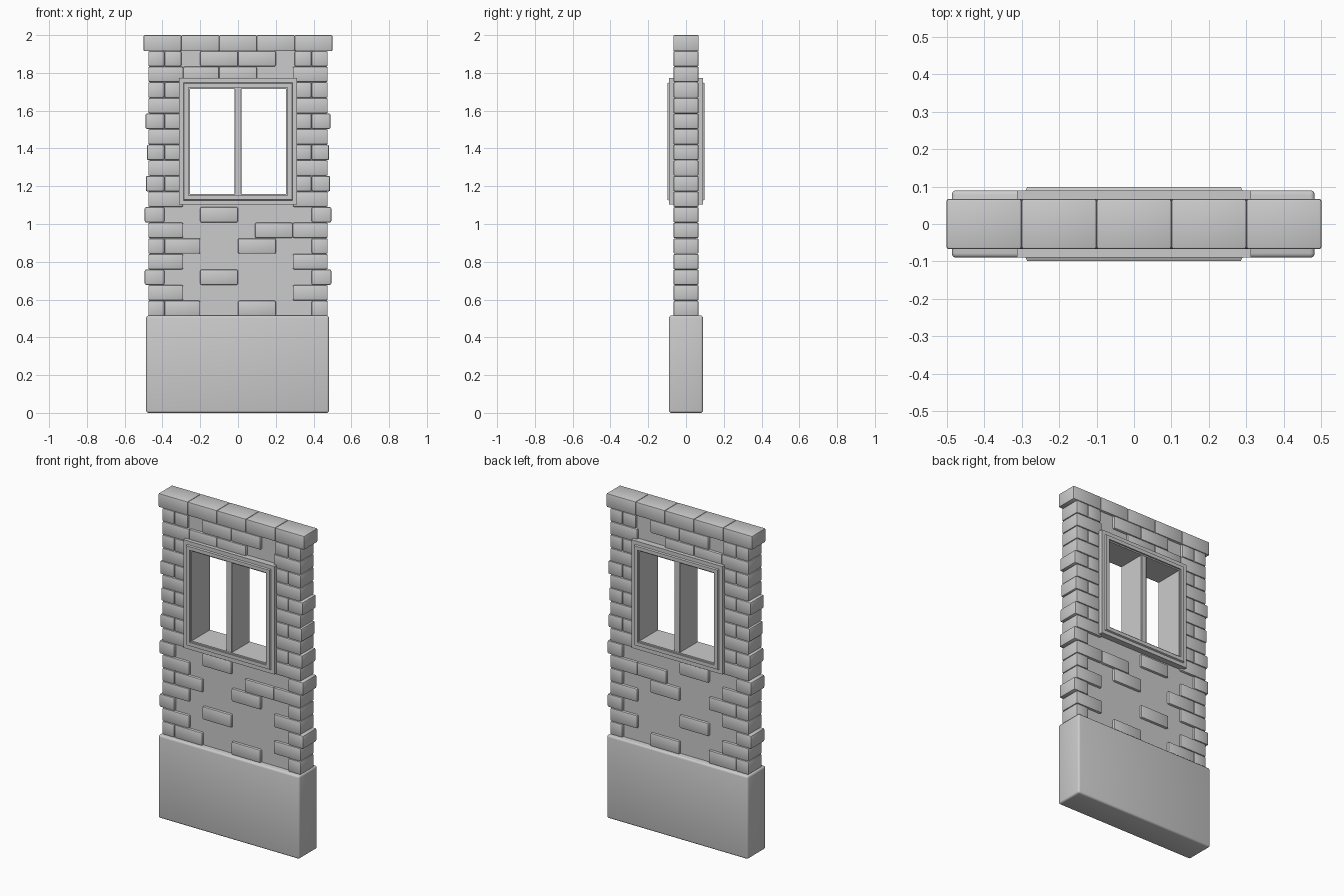
import bpy, bmesh
from mathutils import Matrix

if "Cube" in bpy.data.objects:
    bpy.data.objects.remove(bpy.data.objects["Cube"])

PITCH = 0.0826          # height of one brick course
COURSES = 18


def finish(name, bm):
    bmesh.ops.recalc_face_normals(bm, faces=bm.faces)
    me = bpy.data.meshes.new(name)
    bm.to_mesh(me)
    bm.free()
    ob = bpy.data.objects.new(name, me)
    bpy.context.collection.objects.link(ob)
    bpy.ops.object.select_all(action='DESELECT')
    ob.select_set(True)
    bpy.context.view_layer.objects.active = ob
    bpy.ops.object.shade_smooth_by_angle(angle=0.7)
    return ob


def boxes(name, specs, bevel=0.0, segments=2):
    """One object made of boxes (x0, x1, half depth, z0, z1)."""
    bm = bmesh.new()
    for x0, x1, d, z0, z1 in specs:
        m = Matrix.Translation(((x0 + x1) / 2, 0, (z0 + z1) / 2)) @ \
            Matrix.Diagonal((x1 - x0, 2 * d, z1 - z0, 1))
        bmesh.ops.create_cube(bm, size=1, matrix=m)
    if bevel:
        bmesh.ops.bevel(bm, geom=bm.edges[:], offset=bevel, segments=segments,
                        profile=0.5, affect='EDGES')
    return finish(name, bm)


# Plinth
boxes("plinth", [(-0.486, 0.482, 0.09, 0, 0.515)], 0.012, 3)

# Wall core around the window hole
boxes("wall_core_lower", [(-0.465, 0.465, 0.052, 0.45, 1.13)])
boxes("wall_core_upper", [(-0.465, 0.465, 0.052, 1.745, 1.95)])
boxes("wall_core_sides", [(s * 0.375 - 0.09, s * 0.375 + 0.09, 0.052, 1.13, 1.745)
                          for s in (-1, 1)])

# Coping stones
boxes("coping", [(-0.5 + 0.2 * i, -0.3 + 0.2 * i, 0.067, 1.915, 2.0)
                 for i in range(5)], 0.006)

# Bricks away from the corners, by course counted from the top
inner = {
    1: [(-0.2, 0), (0, 0.2)],
    2: [(-0.29, -0.1), (-0.1, 0.1)],
    11: [(-0.2, 0)],
    12: [(0.09, 0.29)],
    13: [(-0.39, -0.2), (0, 0.2)],
    15: [(-0.2, 0)],
    17: [(-0.39, -0.2), (0, 0.2)],
}
# Corner bricks alternate short and long
wide = {5: 0.49, 7: 0.482, 9: 0.488, 11: 0.494, 15: 0.494}
for row in range(1, COURSES):
    z1 = 2 - row * PITCH - 0.002
    z0 = max(z1 - PITCH + 0.001, 0.505)
    spans = list(inner.get(row, []))
    end = wide.get(row, 0.475)
    inside = 0.39 if row % 2 else 0.29
    for s in (-1, 1):
        spans.append(tuple(sorted((s * inside, s * end))))
        if row in (1, 3, 5, 7, 9):      # short filler beside the window
            spans.append(tuple(sorted((s * 0.3, s * 0.39))))
    boxes(f"brick_course_{row}", [(a, b, 0.067, z0, z1) for a, b in spans], 0.008)

# Window frame: stepped section swept round the opening
half = [(0, 0.09), (0.008, 0.09), (0.008, 0.099), (0.03, 0.099),
        (0.034, 0.09), (0.057, 0.09)]
section = half + [(o, -y) for o, y in reversed(half)]
HX, HZ, CZ = 0.255, 0.278, 1.437
bm = bmesh.new()
rings = [[bm.verts.new((sx * (HX + o), y, CZ + sz * (HZ + o))) for o, y in section]
         for sx, sz in ((-1, -1), (1, -1), (1, 1), (-1, 1))]
n = len(section)
for i in range(4):
    a, b = rings[i], rings[(i + 1) % 4]
    for j in range(n):
        k = (j + 1) % n
        bm.faces.new((a[j], a[k], b[k], b[j]))
finish("window_frame", bm)

# Central mullion
boxes("window_mullion", [(-0.019, 0.019, 0.088, CZ - HZ - 0.005, CZ + HZ + 0.005)], 0.003, 1)
